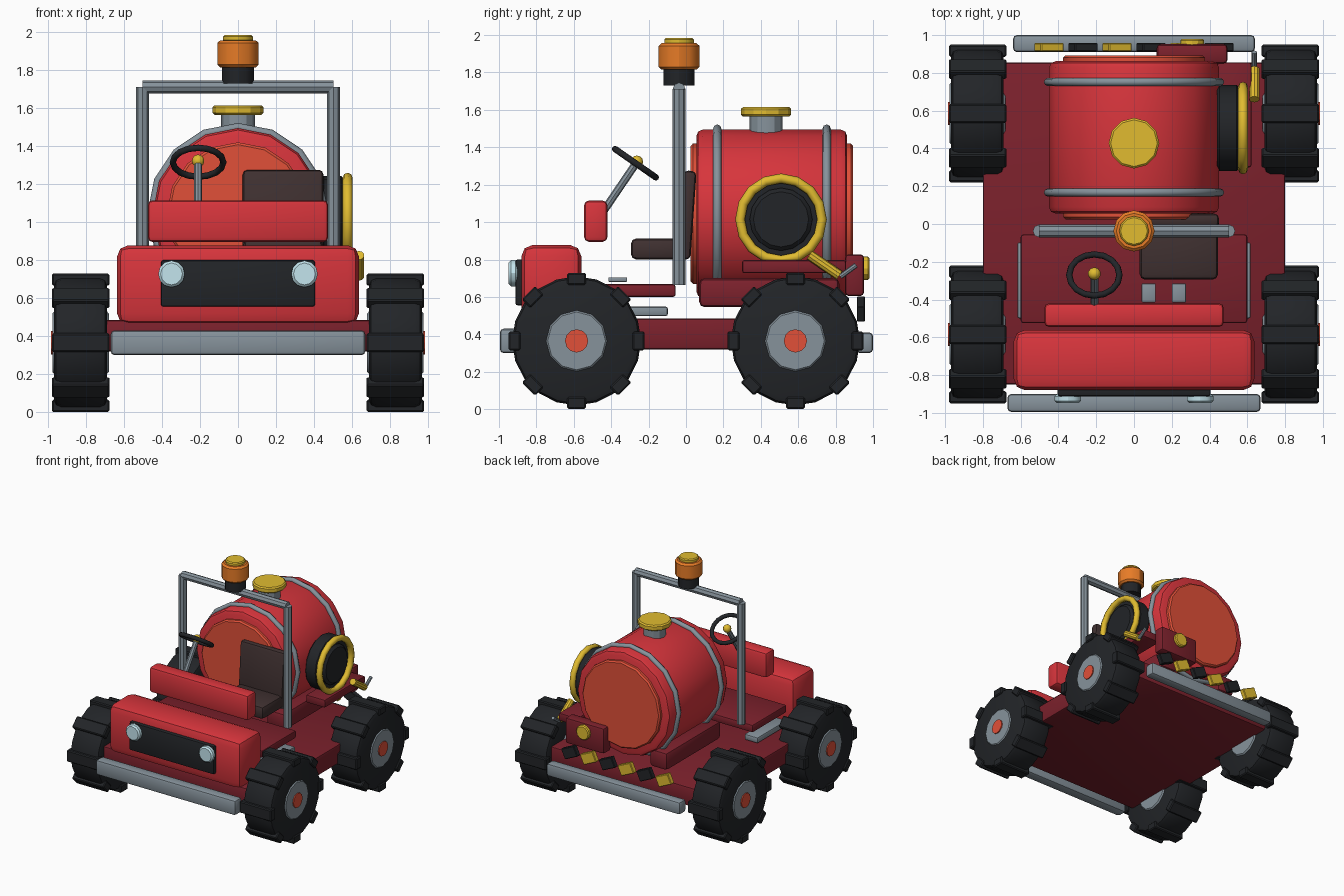
import bpy, bmesh
from math import radians, pi, cos, sin
from mathutils import Vector, Matrix

if "Cube" in bpy.data.objects:
    bpy.data.objects.remove(bpy.data.objects["Cube"])


def material(name, rgb):
    m = bpy.data.materials.new(name)
    m.diffuse_color = (*rgb, 1)
    m.use_nodes = True
    m.node_tree.nodes["Principled BSDF"].inputs["Base Color"].default_value = m.diffuse_color
    return m


RED = material("red", (0.68, 0.035, 0.045))
DARK = material("dark_red", (0.2, 0.015, 0.025))
CORAL = material("coral", (0.75, 0.08, 0.04))
BLACK = material("rubber", (0.016, 0.018, 0.021))
YELLOW = material("yellow", (0.75, 0.5, 0.03))
ORANGE = material("orange", (0.8, 0.2, 0.02))
STEEL = material("steel", (0.24, 0.29, 0.33))
GLASS = material("lamp_glass", (0.55, 0.78, 0.85))
BROWN = material("seat_brown", (0.05, 0.03, 0.03))


def finish(name, bm, mat, matrix=Matrix(), angle=30):
    bm.normal_update()
    for f in bm.faces:
        f.smooth = True
    for e in bm.edges:
        e.smooth = len(e.link_faces) == 2 and e.calc_face_angle(0) < radians(angle)
    me = bpy.data.meshes.new(name)
    bm.to_mesh(me)
    bm.free()
    ob = bpy.data.objects.new(name, me)
    ob.matrix_world = matrix
    me.materials.append(mat)
    bpy.context.collection.objects.link(ob)
    return ob


def box(name, x, y, z, mat, bevel=0.015, tilt=Matrix(), seg=2):
    """Bevelled box from (min, max) ranges, optionally tilted about its centre."""
    bm = bmesh.new()
    bmesh.ops.create_cube(bm, size=1)
    bmesh.ops.scale(bm, verts=bm.verts, vec=(x[1] - x[0], y[1] - y[0], z[1] - z[0]))
    if bevel:
        bmesh.ops.bevel(bm, geom=bm.edges[:], offset=bevel, segments=seg,
                        profile=0.5, affect='EDGES')
    mid = Vector((sum(x) / 2, sum(y) / 2, sum(z) / 2))
    return finish(name, bm, mat, Matrix.Translation(mid) @ tilt)


def cyl(name, p0, p1, r, mat, sides=12, bevel=0.0, seg=1):
    """Cylinder between two points with optionally bevelled rims."""
    p0, p1 = Vector(p0), Vector(p1)
    d = p1 - p0
    bm = bmesh.new()
    bmesh.ops.create_cone(bm, cap_ends=True, segments=sides, radius1=r, radius2=r,
                          depth=d.length)
    if bevel:
        rims = [e for e in bm.edges if abs(e.verts[0].co.z - e.verts[1].co.z) < 1e-5]
        bmesh.ops.bevel(bm, geom=rims, offset=bevel, segments=seg, profile=0.5,
                        affect='EDGES')
    rot = d.to_track_quat('Z', 'Y').to_matrix().to_4x4()
    return finish(name, bm, mat, Matrix.Translation((p0 + p1) / 2) @ rot)


def torus(name, centre, axis, major, minor, mat, n=16, m=8):
    bm = bmesh.new()
    rings = []
    for i in range(n):
        a = 2 * pi * i / n
        ring = []
        for j in range(m):
            b = 2 * pi * j / m
            rad = major + minor * cos(b)
            ring.append(bm.verts.new((rad * cos(a), rad * sin(a), minor * sin(b))))
        rings.append(ring)
    for i in range(n):
        p, q = rings[i], rings[(i + 1) % n]
        for j in range(m):
            k = (j + 1) % m
            bm.faces.new((p[j], q[j], q[k], p[k]))
    rot = Vector(axis).to_track_quat('Z', 'Y').to_matrix().to_4x4()
    return finish(name, bm, mat, Matrix.Translation(centre) @ rot, 50)


# Chassis, bumpers, floor
box("chassis", (-0.8, 0.8), (-0.85, 0.855), (0.32, 0.485), DARK, 0.015)
box("front_bumper", (-0.67, 0.67), (-0.995, -0.9), (0.3, 0.43), STEEL, 0.02)
box("rear_bumper", (-0.64, 0.64), (0.91, 1.0), (0.3, 0.41), STEEL, 0.02)
box("cab_floor", (-0.6, 0.6), (-0.525, -0.055), (0.6, 0.668), DARK, 0.015)

# Wheels: tyre, lugs, hub and cap
for sx, side in ((-1, "left"), (1, "right")):
    for y, end in ((-0.585, "front"), (0.585, "rear")):
        tag, zc = f"{end}_{side}", 0.365
        cyl(f"tyre_{tag}", (sx * 0.69, y, zc), (sx * 0.968, y, zc), 0.345, BLACK, 20, 0.035, 2)
        for k in range(8):
            a = k * pi / 4
            c = Vector((sx * 0.828, y + 0.332 * sin(a), zc + 0.332 * cos(a)))
            box(f"lug_{tag}_{k}", (c.x - 0.152, c.x + 0.152), (c.y - 0.05, c.y + 0.05),
                (c.z - 0.032, c.z + 0.032), BLACK, 0.008, Matrix.Rotation(-a, 4, 'X'), 1)
        cyl(f"hub_{tag}", (sx * 0.68, y, zc), (sx * 0.976, y, zc), 0.165, STEEL, 12, 0.01)
        cyl(f"hub_cap_{tag}", (sx * 0.95, y, zc), (sx * 0.985, y, zc), 0.062, CORAL, 12)

# Hood, grille and dashboard
box("hood", (-0.637, 0.637), (-0.88, -0.56), (0.46, 0.878), RED, 0.06)
box("grille", (-0.405, 0.405), (-0.912, -0.85), (0.555, 0.8), BLACK, 0.012)
box("dashboard", (-0.475, 0.475), (-0.545, -0.42), (0.895, 1.115), RED, 0.025)

# Steering column and wheel
axis = Vector((0, 0.57, 0.82))
cyl("steering_column", (-0.21, -0.44, 1.06), (-0.21, -0.27, 1.31), 0.021, STEEL, 8)
torus("steering_wheel", (-0.21, -0.27, 1.315), axis, 0.133, 0.017, BLACK, 16)
bm = bmesh.new()
bmesh.ops.create_uvsphere(bm, u_segments=10, v_segments=6, radius=0.034)
finish("steering_hub", bm, YELLOW, Matrix.Translation((-0.21, -0.263, 1.322)), 45)

# Pedals and seat
for i, x in enumerate((0.078, 0.238)):
    box(f"pedal_{i}", (x - 0.037, x + 0.037), (-0.415, -0.315), (0.68, 0.705), STEEL, 0.005)
box("seat_base", (0.03, 0.445), (-0.295, 0.0), (0.8, 0.913), BROWN, 0.03)
box("seat_back", (0.025, 0.45), (-0.03, 0.04), (0.8, 1.275), BROWN, 0.025,
    Matrix.Rotation(radians(-4), 4, 'X'))

# Paired parts: lamps, steps, roll-bar posts, tank saddles
for sx, side in ((-1, "left"), (1, "right")):
    cyl(f"headlight_{side}", (sx * 0.35, -0.9, 0.727), (sx * 0.35, -0.948, 0.727), 0.07,
        GLASS, 12, 0.012)
    xs = sorted((sx * 0.49, sx * 0.618))
    box(f"side_step_{side}", xs, (-0.5, -0.097), (0.497, 0.548), STEEL, 0.012)
    cyl(f"roll_bar_post_{side}", (sx * 0.502, -0.037, 0.665), (sx * 0.502, -0.037, 1.712),
        0.034, STEEL, 8)
    xs = sorted((sx * 0.22, sx * 0.39))
    box(f"tank_saddle_{side}", xs, (0.07, 0.82), (0.545, 0.7), DARK, 0.03)
cyl("roll_bar_top", (-0.502, -0.037, 1.712), (0.502, -0.037, 1.712), 0.034, STEEL, 8)

# Beacon
cyl("beacon_base", (0, -0.037, 1.73), (0, -0.037, 1.83), 0.083, BLACK, 12)
cyl("beacon_lamp", (0, -0.037, 1.815), (0, -0.037, 1.957), 0.109, ORANGE, 12, 0.015)
cyl("beacon_cap", (0, -0.037, 1.95), (0, -0.037, 1.984), 0.079, YELLOW, 12, 0.008)

# Water tank with end plates, bands and filler
TZ = 1.045
cyl("tank", (0, 0.055, TZ), (0, 0.862, TZ), 0.45, RED, 16, 0.035, 2)
cyl("tank_end_front", (0, 0.025, TZ), (0, 0.1, TZ), 0.375, CORAL, 16, 0.012)
cyl("tank_end_rear", (0, 0.8, TZ), (0, 0.893, TZ), 0.375, CORAL, 16, 0.012)
for i, y in enumerate((0.167, 0.752)):
    torus(f"tank_band_{i}", (0, y, TZ), (0, 1, 0), 0.455, 0.022, STEEL, 16)
cyl("filler_neck", (0, 0.428, 1.45), (0, 0.428, 1.575), 0.089, STEEL, 12)
cyl("filler_cap", (0, 0.428, 1.565), (0, 0.428, 1.615), 0.134, YELLOW, 12, 0.01)

# Hose reel, shelf and nozzle
HY, HZ = 0.508, 1.015
cyl("hose_drum", (0.44, HY, HZ), (0.555, HY, HZ), 0.228, BLACK, 16, 0.012)
cyl("hose_drum_hub", (0.54, HY, HZ), (0.59, HY, HZ), 0.168, BLACK, 16, 0.02)
torus("hose_ring", (0.577, HY, HZ), (1, 0, 0), 0.219, 0.026, YELLOW, 16)
box("hose_shelf", (0.44, 0.622), (0.3, 0.855), (0.728, 0.797), DARK, 0.012)
cyl("nozzle_grip", (0.637, 0.66, 0.825), (0.637, 0.82, 0.715), 0.028, YELLOW, 10)
cyl("nozzle_tip", (0.637, 0.825, 0.708), (0.637, 0.91, 0.77), 0.014, STEEL, 8)

# Rear control panel and hazard blocks
box("control_panel", (0.12, 0.495), (0.85, 0.952), (0.605, 0.828), DARK, 0.02)
cyl("control_knob", (0.308, 0.94, 0.753), (0.308, 0.98, 0.753), 0.063, YELLOW, 12, 0.008)
for i in range(6):
    x = -0.45 + 0.18 * i
    box(f"hazard_block_{i}", (x - 0.067, x + 0.067), (0.913, 0.957), (0.49, 0.58),
        BLACK if i % 2 else YELLOW, 0.005, Matrix.Rotation(radians(25), 4, 'Y'), 1)
